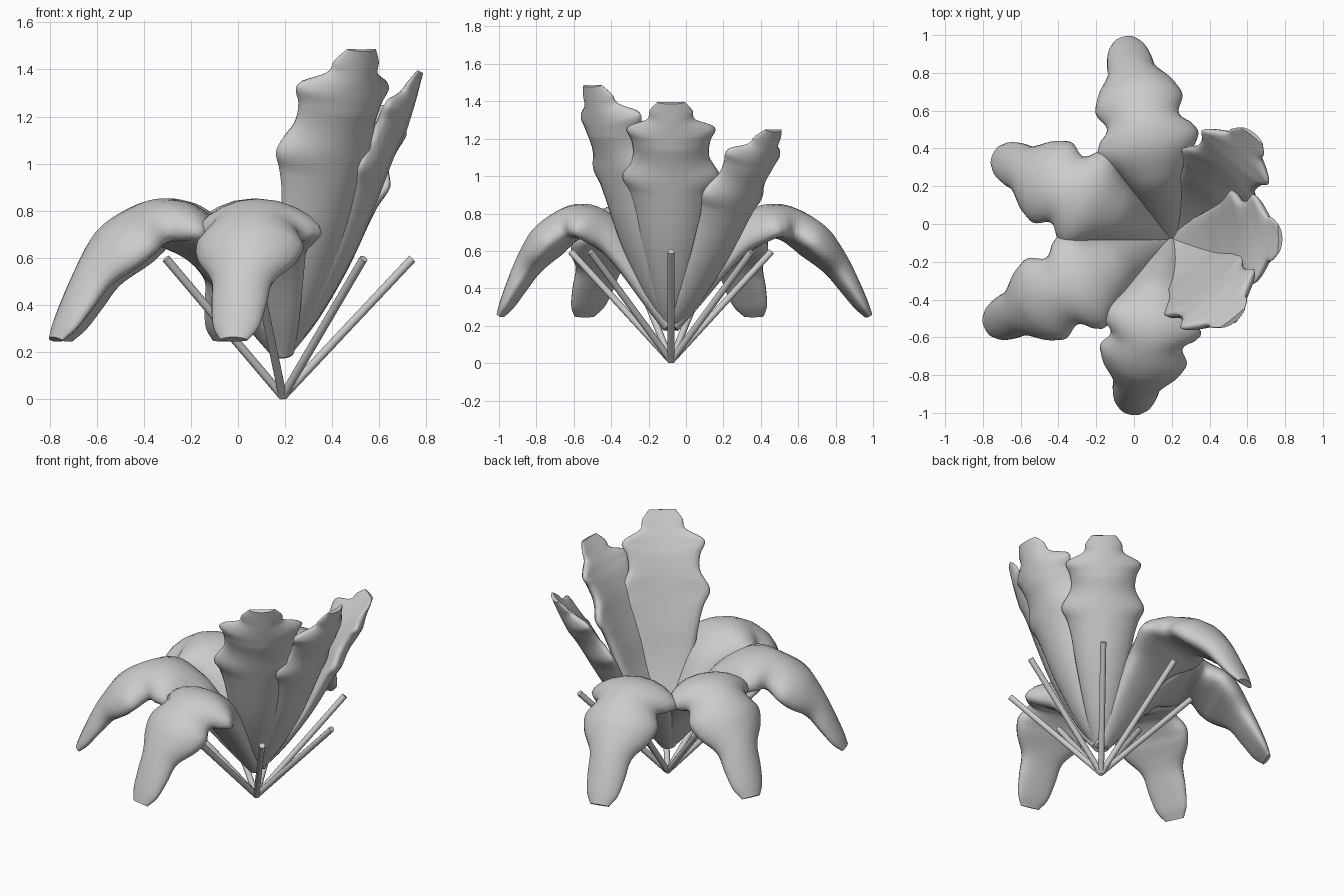
import bpy, bmesh, math
from mathutils import Vector, Matrix

if "Cube" in bpy.data.objects:
    bpy.data.objects.remove(bpy.data.objects["Cube"])

CENTRE = Vector((0.19, -0.08, 0))
STEP = 2 * math.pi / 7

# (radius, height, half width) along the middle of each kind of leaf
ARCH = [(0, .20, .05), (.12, .36, .10), (.25, .54, .145), (.36, .665, .185),
        (.49, .745, .27), (.58, .76, .25), (.66, .74, .195), (.76, .685, .235),
        (.84, .61, .21), (.92, .515, .135), (.99, .41, .12), (1.05, .315, .10),
        (1.09, .255, .06)]
UPRIGHT = [(0, .20, .05), (.12, .37, .10), (.24, .60, .155), (.32, .80, .195),
           (.36, .90, .225), (.39, .98, .26), (.43, 1.08, .205), (.47, 1.16, .21),
           (.505, 1.23, .235), (.535, 1.29, .13), (.56, 1.34, .115), (.585, 1.39, .075)]


def smooth_path(points, steps=5):
    """Catmull-Rom curve through the points."""
    p = [Vector(q) for q in points]
    p = [2 * p[0] - p[1]] + p + [2 * p[-1] - p[-2]]
    out = []
    for i in range(1, len(p) - 2):
        a, b, c, d = p[i - 1:i + 3]
        for k in range(steps):
            t = k / steps
            out.append(0.5 * (2 * b + (c - a) * t + (2 * a - 5 * b + 4 * c - d) * t * t
                              + (3 * b - a - 3 * c + d) * t ** 3))
    return out + [p[-2]]


def finish(bm, name):
    bmesh.ops.recalc_face_normals(bm, faces=bm.faces)
    mesh = bpy.data.meshes.new(name)
    bm.to_mesh(mesh)
    bm.free()
    obj = bpy.data.objects.new(name, mesh)
    bpy.context.collection.objects.link(obj)
    for f in obj.data.polygons:
        f.use_smooth = len(f.vertices) == 4


def leaf(name, table, angle, droop, thick, tilt=0, scale=1, reach=1, sides=20):
    """Puffy lobed leaf lofted from lens-shaped rings along its midrib."""
    path = smooth_path([(r * reach, z, w) for r, z, w in table])
    turn = Matrix.Rotation(angle, 3, 'Z')
    lean = Matrix.Rotation(-math.radians(tilt), 3, 'Y')
    pivot = Vector((0, 0, .19))
    bm = bmesh.new()
    rings = []
    n = len(path) - 1
    for i, p in enumerate(path):
        tan = path[min(i + 1, n)] - path[max(i - 1, 0)]
        up = Vector((-tan.y, 0, tan.x)).normalized()
        t = i / n
        h = thick * min(1, .5 + 2 * t, .2 + 2.2 * (1 - t))
        d = droop * min(1.2, (p.z / .2) ** 1.5)
        ring = []
        for k in range(sides):
            a = 2 * math.pi * k / sides
            c, s = math.cos(a), math.sin(a)
            v = Vector((p.x, p.z * c, p.y)) + up * (h * s - d * c * c)
            v = pivot + lean @ (v - pivot) * scale
            ring.append(bm.verts.new(CENTRE + turn @ v))
        rings.append(ring)
    for r0, r1 in zip(rings, rings[1:]):
        for k in range(sides):
            j = (k + 1) % sides
            bm.faces.new((r0[k], r0[j], r1[j], r1[k]))
    bm.faces.new(rings[0])
    bm.faces.new(rings[-1])
    finish(bm, name)


def stem(name, angle, radius=.018):
    """Thin straight rod from the shared foot."""
    d = Vector((.55 * math.cos(angle), .55 * math.sin(angle), .585))
    bm = bmesh.new()
    bmesh.ops.create_cone(bm, cap_ends=True, segments=12, radius1=radius, radius2=radius,
                          depth=d.length)
    rot = d.to_track_quat('Z', 'Y').to_matrix().to_4x4()
    mid = CENTRE + d / 2 + Vector((0, 0, .012))
    bmesh.ops.transform(bm, matrix=Matrix.Translation(mid) @ rot, verts=bm.verts)
    finish(bm, name)


# Arching leaves, edges drooping, each reaching out a little differently
for i, reach in ((2, .995), (3, .94), (4, .985), (5, .86)):
    leaf(f"arching_leaf_{i}", ARCH, i * STEP, .04, .092, reach=reach)

# Upright leaves, edges curling inward, each leaning a little differently
for i, angle, tilt, scale in ((1, 0, 0, 1), (2, STEP, -8, .95), (3, -STEP, 3, 1.05)):
    leaf(f"upright_leaf_{i}", UPRIGHT, angle, -.055, .06, tilt, scale)

# Stems
for i in range(7):
    stem(f"stem_{i + 1}", i * STEP)
